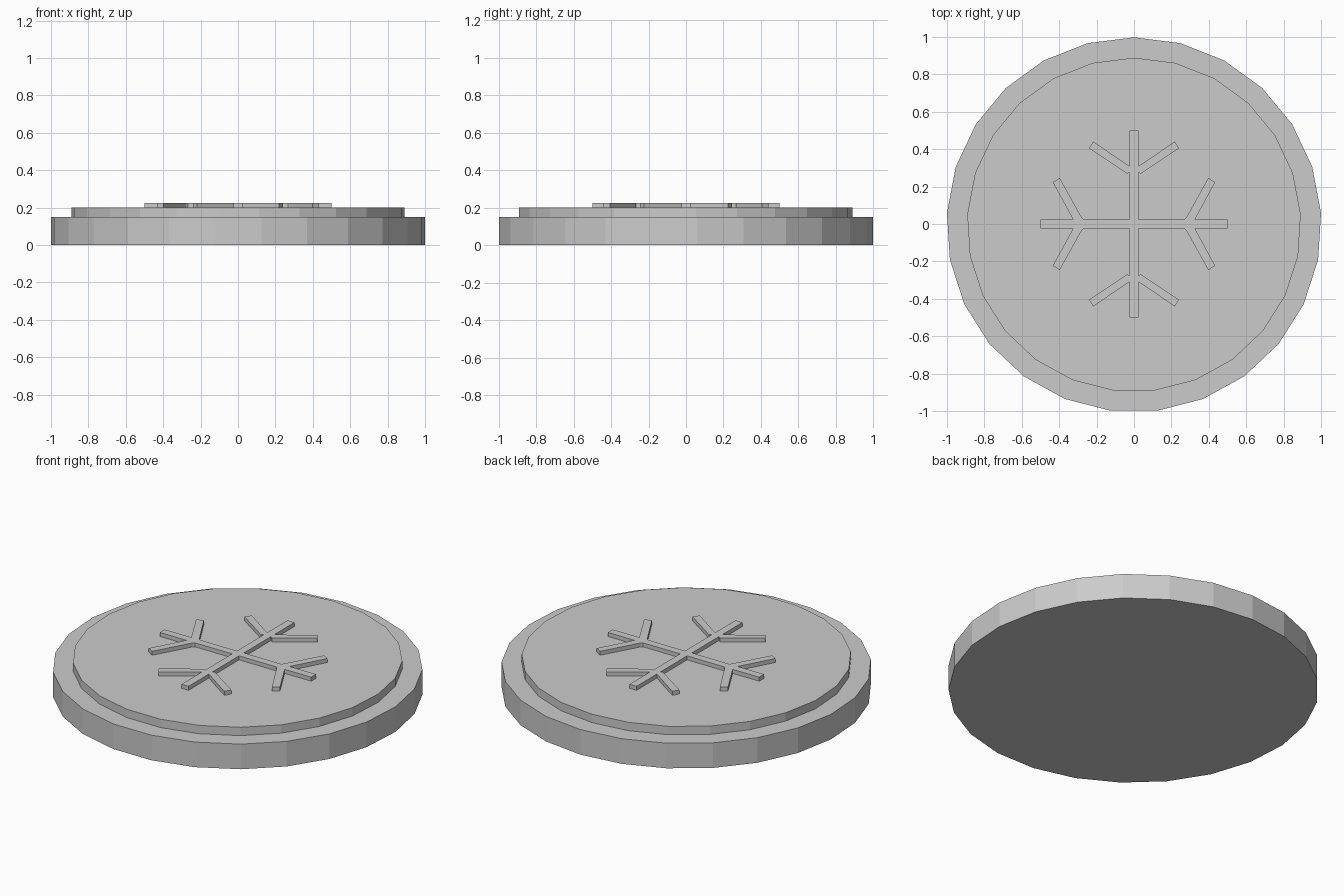
import bpy, bmesh
from math import sin, cos, tau

if "Cube" in bpy.data.objects:
    bpy.data.objects.remove(bpy.data.objects["Cube"])

SIDES = 25
Y_SHIFT = -0.004   # centres the odd-sided outline on y = 0


def loft(name, loops):
    """Bridge a stack of counter-clockwise loops and cap both ends."""
    bm = bmesh.new()
    rings = [[bm.verts.new(p) for p in loop] for loop in loops]
    n = len(rings[0])
    for low, high in zip(rings, rings[1:]):
        for i in range(n):
            j = (i + 1) % n
            bm.faces.new((low[i], low[j], high[j], high[i]))
    bm.faces.new(rings[0][::-1])
    bm.faces.new(rings[-1])
    mesh = bpy.data.meshes.new(name)
    bm.to_mesh(mesh)
    bm.free()
    obj = bpy.data.objects.new(name, mesh)
    bpy.context.collection.objects.link(obj)
    return obj


def ring(radius, z):
    """25-sided ring with one corner pointing to +y."""
    return [(-radius * sin(tau * i / SIDES),
             radius * cos(tau * i / SIDES) + Y_SHIFT, z) for i in range(SIDES)]


# Stepped disc: wide base with a smaller raised plate
loft("stepped_disc", [ring(1.002, 0), ring(1.002, 0.15),
                      ring(0.893, 0.15), ring(0.893, 0.20)])

# Raised snowflake: one quarter of the outline, mirrored into all four quadrants
quarter = [(0.5, 0.023), (0.325, 0.023), (0.434, 0.223), (0.397, 0.246),
           (0.278, 0.032), (0.267, 0.023), (0.023, 0.023), (0.023, 0.278),
           (0.036, 0.268), (0.24, 0.405), (0.218, 0.441), (0.023, 0.308),
           (0.023, 0.5)]
half = quarter + [(-x, y) for x, y in reversed(quarter)]
outline = half + [(-x, -y) for x, y in half]
loft("snowflake", [[(x, y, z) for x, y in outline] for z in (0.20, 0.224)])
